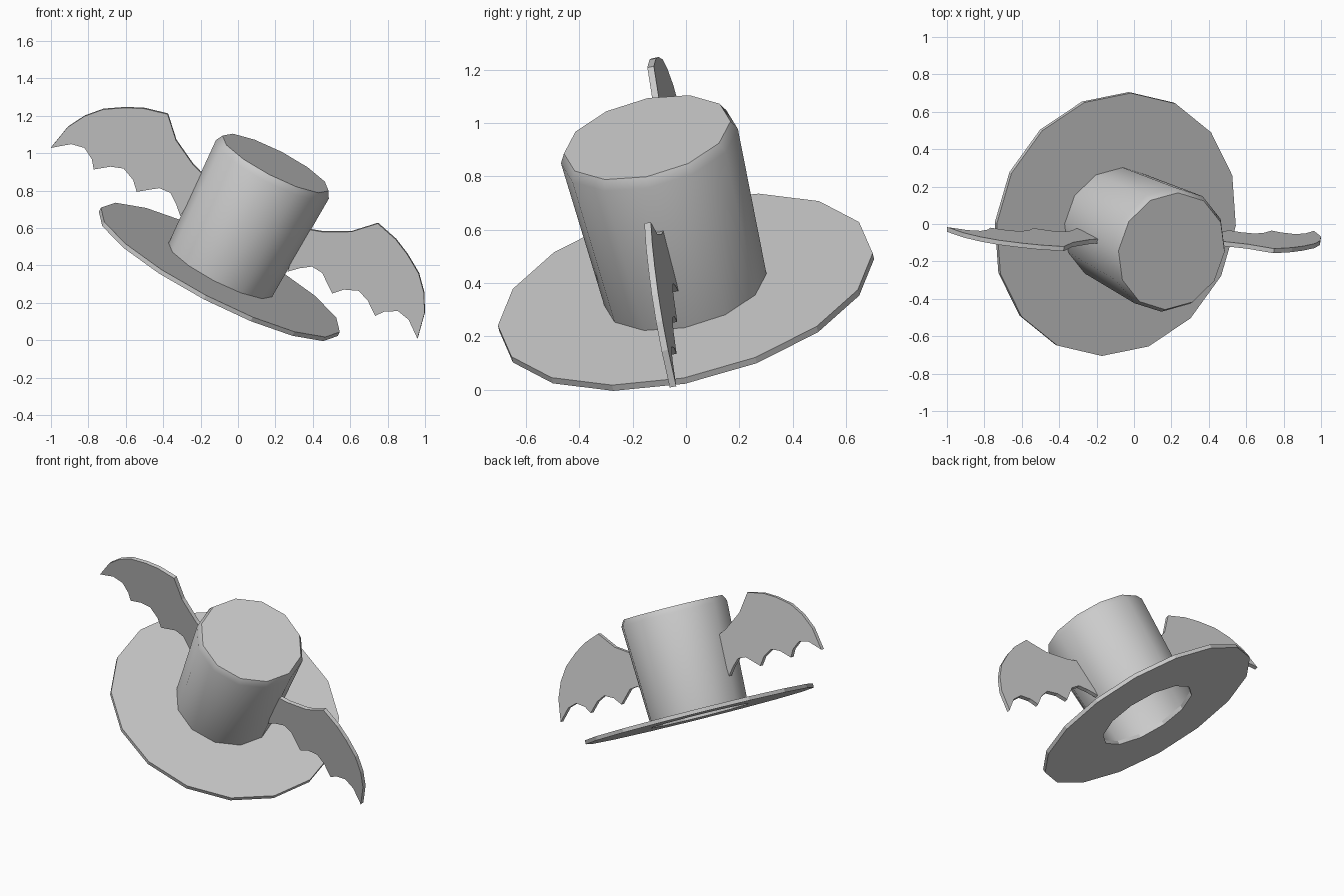
import bpy, bmesh, math
from mathutils import Matrix, Vector

if "Cube" in bpy.data.objects:
    bpy.data.objects.remove(bpy.data.objects["Cube"])

# Tilted hat frame: local x runs along the wings, local z along the crown axis
n = Vector((0.449, -0.217, 0.867)).normalized()
m = Vector((0.887, -0.009, -0.4615))
m = (m - n * m.dot(n)).normalized()
y = n.cross(m)
FRAME = Matrix.Translation((-0.10, 0, 0.365)) @ Matrix((m, y, n)).transposed().to_4x4()
T = 0.0125  # half thickness of brim and wings


def ring(bm, r, z, sides):
    return [bm.verts.new((r * math.cos(a), r * math.sin(a), z))
            for a in (2 * math.pi * i / sides for i in range(sides))]


def loop_edges(bm, vs):
    return [bm.edges.new((vs[i - 1], vs[i])) for i in range(len(vs))]


def finish(bm, name, smooth=None):
    bmesh.ops.recalc_face_normals(bm, faces=bm.faces)
    me = bpy.data.meshes.new(name)
    bm.to_mesh(me)
    bm.free()
    ob = bpy.data.objects.new(name, me)
    bpy.context.collection.objects.link(ob)
    ob.matrix_world = FRAME
    if smooth:
        bpy.ops.object.select_all(action='DESELECT')
        ob.select_set(True)
        bpy.context.view_layer.objects.active = ob
        bpy.ops.object.shade_smooth_by_angle(angle=math.radians(smooth))
    return ob


def thicken(bm, faces, vec):
    new = bmesh.ops.extrude_face_region(bm, geom=faces)['geom']
    bmesh.ops.translate(bm, vec=vec, verts=[v for v in new if isinstance(v, bmesh.types.BMVert)])


def bridge(bm, a, b):
    for i in range(len(a)):
        bm.faces.new((a[i - 1], a[i], b[i], b[i - 1]))


# Brim: 16-sided disc with a 12-sided head opening
bm = bmesh.new()
outer, inner = ring(bm, 0.72, -T, 16), ring(bm, 0.312, -T, 12)
# both loops share vertices at the quarter angles, so fill quarter by quarter
for q in range(4):
    o = [outer[(4 * q + k) % 16] for k in range(5)]
    h = [inner[(3 * q + k) % 12] for k in range(4)]
    bm.faces.new((o[0], o[1], h[1], h[0]))
    bm.faces.new((o[1], o[2], h[1]))
    bm.faces.new((o[2], h[2], h[1]))
    bm.faces.new((o[2], o[3], h[2]))
    bm.faces.new((o[3], o[4], h[3], h[2]))
# add thickness by copying the sheet and walling the borders
low = list(bm.faces)
copy = bmesh.ops.duplicate(bm, geom=list(bm.verts) + list(bm.edges) + low)
vmap = copy['vert_map']
top = {v: vmap[v] for v in outer + inner}
for v in top.values():
    v.co.z = T
for loop in (outer, inner):
    bridge(bm, loop, [top[v] for v in loop])
finish(bm, "brim")

# Crown: flaring 12-sided tube, chamfered at the closed top
bm = bmesh.new()
rings = [ring(bm, r, z, 12) for r, z in ((0.312, T), (0.34, 0.632), (0.32, 0.67))]
for a, b in zip(rings, rings[1:]):
    bridge(bm, a, b)
bm.faces.new(rings[-1])
finish(bm, "crown", 35)

# Wings: scalloped outline in the plane through the crown axis
WING = [(0.30, 0.43), (0.335, 0.439), (0.389, 0.457), (0.529, 0.532), (0.633, 0.638),
        (0.758, 0.606), (0.849, 0.563), (0.951, 0.498), (1.023, 0.418), (1.076, 0.321),
        (1.105, 0.179), (1.017, 0.249), (0.945, 0.264), (0.882, 0.228), (0.848, 0.183),
        (0.775, 0.239), (0.708, 0.263), (0.636, 0.232), (0.589, 0.183), (0.491, 0.258),
        (0.427, 0.263), (0.372, 0.223), (0.322, 0.175)]
for side, name in ((1, "right_wing"), (-1, "left_wing")):
    bm = bmesh.new()
    face = bm.faces.new([bm.verts.new((side * u, -T, w)) for u, w in WING])
    thicken(bm, [face], (0, 2 * T, 0))
    finish(bm, name)
